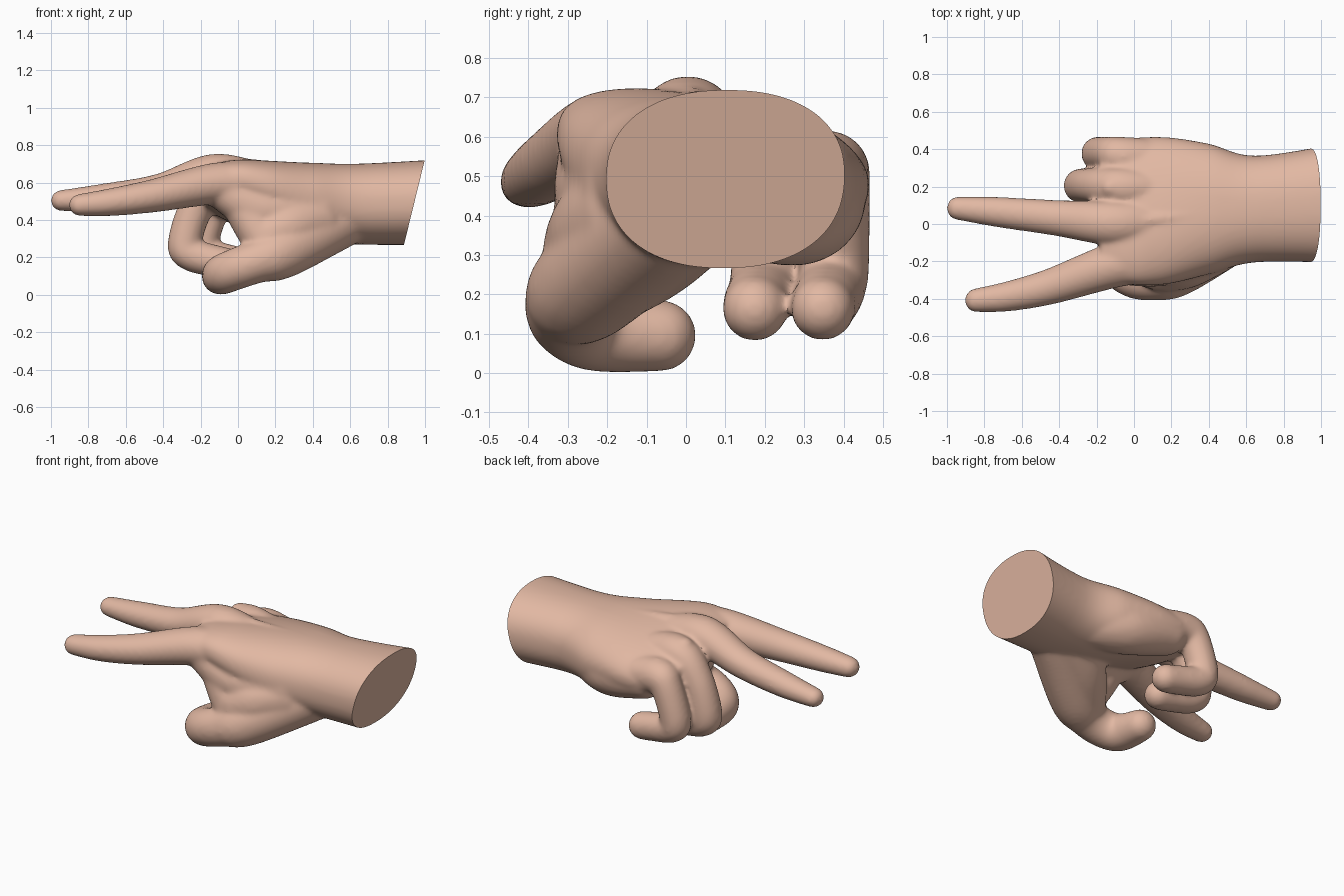
import bpy, bmesh, math
from mathutils import Matrix, Vector

if "Cube" in bpy.data.objects:
    bpy.data.objects.remove(bpy.data.objects["Cube"])


def spline(points, steps):
    """Catmull-Rom through tuples of any length."""
    out = []
    last = len(points) - 1
    for i in range(last):
        a, b = points[max(i - 1, 0)], points[i]
        c, d = points[i + 1], points[min(i + 2, last)]
        for k in range(steps):
            t = k / steps
            out.append(tuple(
                (2 * q + (r - p) * t + (2 * p - 5 * q + 4 * r - s) * t * t
                 + (3 * q - p - 3 * r + s) * t ** 3) / 2
                for p, q, r, s in zip(a, b, c, d)))
    out.append(points[-1])
    return out


def loft(bm, sections, sides=48):
    """Closed skin over ellipses along x; they roll towards the knuckles."""
    rings = []
    for x, yc, zc, hw, hz in spline(sections, 8):
        roll = -0.22 * min(1, max(0, (0.7 - x) / 0.65))
        turn = Matrix.Rotation(roll, 3, 'X')
        ring = []
        for i in range(sides):
            a = 2 * math.pi * i / sides
            c, s = math.cos(a), math.sin(a)
            p = Vector((0, hw * math.copysign(abs(c) ** 0.88, c),
                        hz * math.copysign(abs(s) ** 0.88, s)))
            ring.append(bm.verts.new(turn @ p + Vector((x, yc, zc))))
        rings.append(ring)
    for r, q in zip(rings, rings[1:]):
        for i in range(sides):
            j = (i + 1) % sides
            bm.faces.new((r[i], r[j], q[j], q[i]))
    bm.faces.new(rings[0])
    bm.faces.new(rings[-1])
    bmesh.ops.recalc_face_normals(bm, faces=bm.faces[:])


def limb(bm, points, steps=10, wide=1.0):
    """Rounded limb: spheres swept along (x, y, z, radius) points."""
    for x, y, z, r in spline(points, steps):
        bmesh.ops.create_icosphere(
            bm, subdivisions=3, radius=r + 0.004,
            matrix=Matrix.Translation((x, y, z)) @ Matrix.Diagonal((1, wide, 1, 1)))


bm = bmesh.new()

# wrist and palm: x, y centre, z centre, half width, half height
loft(bm, [
    (1.10, .112, .495, .32, .23),
    (0.65, .08, .485, .285, .216),
    (0.40, .08, .495, .35, .207),
    (0.15, .07, .53, .4, .17),
    (-.05, .065, .555, .39, .135),
    (-.18, .06, .57, .30, .085),
])

# index and middle finger, stretched out
limb(bm, [(.1, -.19, .59, .105), (-.12, -.225, .595, .108), (-.45, -.335, .53, .086),
          (-.68, -.388, .495, .071), (-.845, -.408, .48, .056)], 14, 1.08)
limb(bm, [(.1, .01, .605, .1), (-.13, .005, .645, .105), (-.42, .033, .56, .084),
          (-.72, .063, .52, .071), (-.945, .084, .504, .053)], 14, 1.1)

# ring and little finger: one curl, shifted and scaled
curl = [(-.22, .205, .47, .09), (-.284, .205, .28, .088), (-.25, .197, .215, .086),
        (-.11, .18, .178, .082), (-.035, .175, .163, .079)]
for knuckle, dx, dy, size in (((-.09, .195, .59, .105), 0, 0, 1),
                              ((-.06, .36, .51, .103), .092, .172, .98)):
    root = (.12, knuckle[1] - .01, knuckle[2] - .03, .1)
    limb(bm, [root, knuckle] + [(x + dx, y + dy, z, r * size) for x, y, z, r in curl])

# thumb, then the webs that join it to the palm
limb(bm, [(.58, -.02, .42, .15), (.25, -.235, .235, .14), (.12, -.29, .185, .115),
          (0, -.285, .142, .108), (-.08, -.22, .11, .104), (-.1, -.065, .095, .088)], 14)
limb(bm, [(.42, -.11, .46, .15), (.14, -.2, .45, .13), (-.08, -.215, .56, .105)])
limb(bm, [(.04, -.22, .45, .105), (.12, -.235, .33, .115), (.2, -.25, .25, .12)])
limb(bm, [(.42, -.12, .40, .15), (.28, -.19, .36, .15), (.18, -.23, .32, .13)])

# ball of the thumb and heel of the hand
limb(bm, [(.55, .02, .42, .14), (.32, -.1, .325, .145), (.16, -.24, .22, .115)])
limb(bm, [(.5, .2, .425, .14), (.3, .29, .43, .152), (.05, .335, .46, .12)])

# tendons fan out from the wrist to three knuckles
for y, z in ((-.215, .652), (.005, .695), (.195, .648)):
    limb(bm, [(-.125, y, z, .05), (.12, y * .7 + .02, z - .015, .04),
              (.5, y * .25 + .07, .65, .04)])

raw = bpy.data.meshes.new("hand_raw")
bm.to_mesh(raw)
bm.free()
hand = bpy.data.objects.new("hand", raw)
bpy.context.collection.objects.link(hand)

# fuse all parts into one skin and soften the joins
fuse = hand.modifiers.new("fuse", 'REMESH')
fuse.mode = 'VOXEL'
fuse.voxel_size = 0.011
soft = hand.modifiers.new("soften", 'SMOOTH')
soft.factor = 0.5
soft.iterations = 18
deps = bpy.context.evaluated_depsgraph_get()
skin = bpy.data.meshes.new_from_object(hand.evaluated_get(deps))
hand.modifiers.clear()
hand.data = skin
skin.name = "hand"

# slanted flat cut at the wrist
bm = bmesh.new()
bm.from_mesh(skin)
cut = bmesh.ops.bisect_plane(bm, geom=bm.verts[:] + bm.edges[:] + bm.faces[:], dist=1e-5,
                             plane_co=Vector((.997, 0, .715)),
                             plane_no=Vector((1, 0, -.245)).normalized(), clear_outer=True)
rim = [e for e in cut["geom_cut"] if isinstance(e, bmesh.types.BMEdge)]
bmesh.ops.holes_fill(bm, edges=rim, sides=0)
bmesh.ops.recalc_face_normals(bm, faces=bm.faces[:])
bm.to_mesh(skin)
bm.free()

# skin colour
mat = bpy.data.materials.new("skin")
mat.diffuse_color = (0.76, 0.48, 0.365, 1)
mat.use_nodes = True
mat.node_tree.nodes["Principled BSDF"].inputs["Base Color"].default_value = mat.diffuse_color
skin.materials.clear()
skin.materials.append(mat)

bpy.ops.object.select_all(action='DESELECT')
hand.select_set(True)
bpy.context.view_layer.objects.active = hand
bpy.ops.object.shade_smooth_by_angle(angle=math.radians(40))
